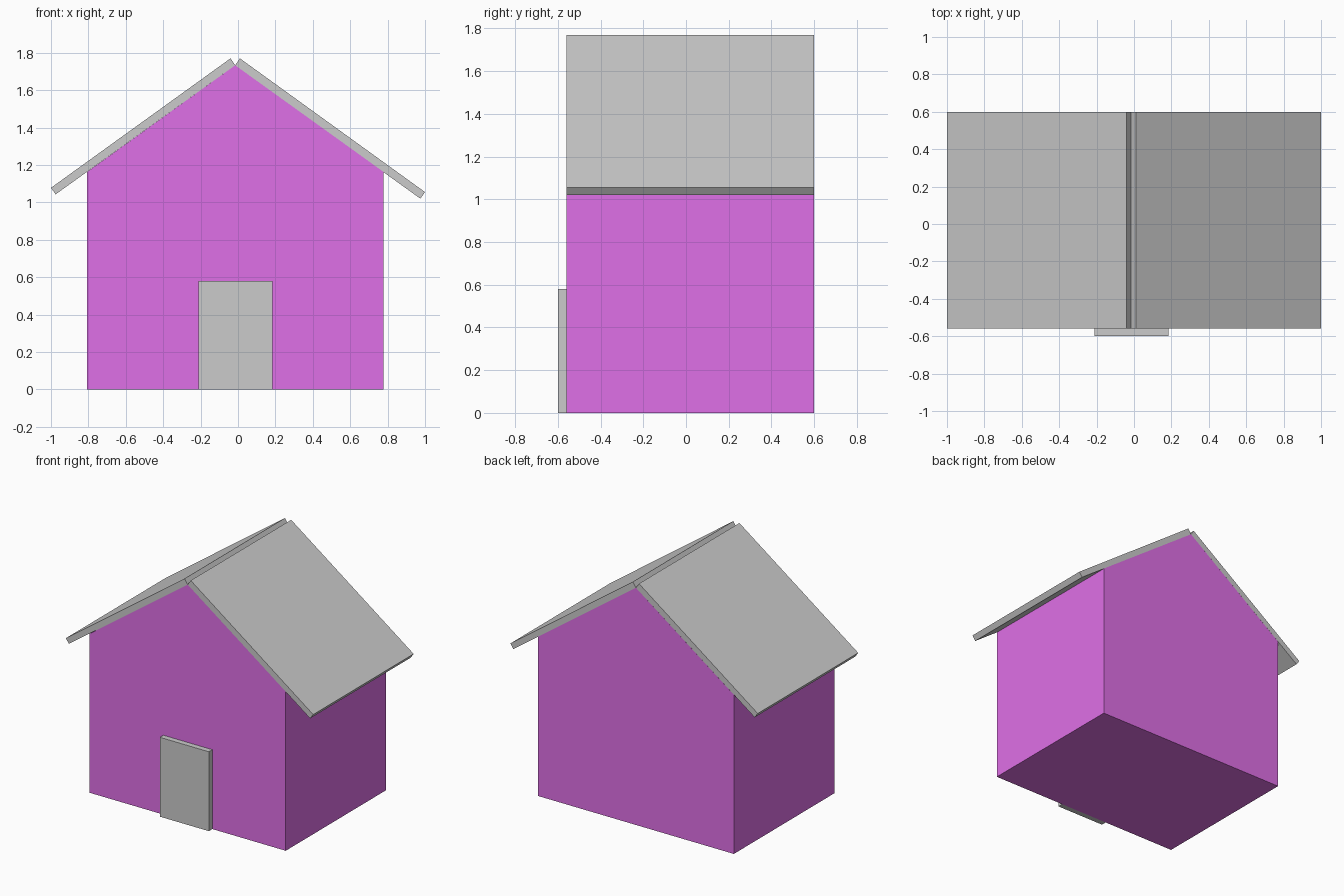
import bpy
import bmesh

if "Cube" in bpy.data.objects:
    bpy.data.objects.remove(bpy.data.objects["Cube"])


def prism(name, profile, y0, y1, material=None):
    """Extrude an (x, z) profile along y from y0 to y1."""
    bm = bmesh.new()
    face = bm.faces.new([bm.verts.new((x, y0, z)) for x, z in profile])
    ext = bmesh.ops.extrude_face_region(bm, geom=[face])["geom"]
    verts = [g for g in ext if isinstance(g, bmesh.types.BMVert)]
    bmesh.ops.translate(bm, verts=verts, vec=(0, y1 - y0, 0))
    bmesh.ops.recalc_face_normals(bm, faces=bm.faces)
    mesh = bpy.data.meshes.new(name)
    bm.to_mesh(mesh)
    bm.free()
    obj = bpy.data.objects.new(name, mesh)
    bpy.context.collection.objects.link(obj)
    if material:
        mesh.materials.append(material)
    return obj


purple = bpy.data.materials.new("purple")
purple.diffuse_color = (0.74, 0.16, 0.8, 1)
purple.use_nodes = True
purple.node_tree.nodes["Principled BSDF"].inputs["Base Color"].default_value = purple.diffuse_color

FRONT, BACK = -0.56, 0.6
RIDGE = (-0.015, 1.733)

# Gabled walls
prism("house_walls",
      [(-0.807, 0), (0.778, 0), (0.778, 1.163), RIDGE, (-0.807, 1.163)],
      FRONT, BACK, purple)

# Roof slabs, meeting along the ridge; the right one reaches a little lower
prism("roof_left", [RIDGE, (-0.04, 1.77), (-1.0, 1.078), (-0.975, 1.043)],
      FRONT, BACK)
prism("roof_right", [RIDGE, (0.01, 1.77), (1.0, 1.055), (0.975, 1.02)],
      FRONT, BACK)

# Door standing proud of the front wall
prism("door", [(-0.212, 0), (0.184, 0), (0.184, 0.58), (-0.212, 0.58)],
      -0.6, FRONT)
